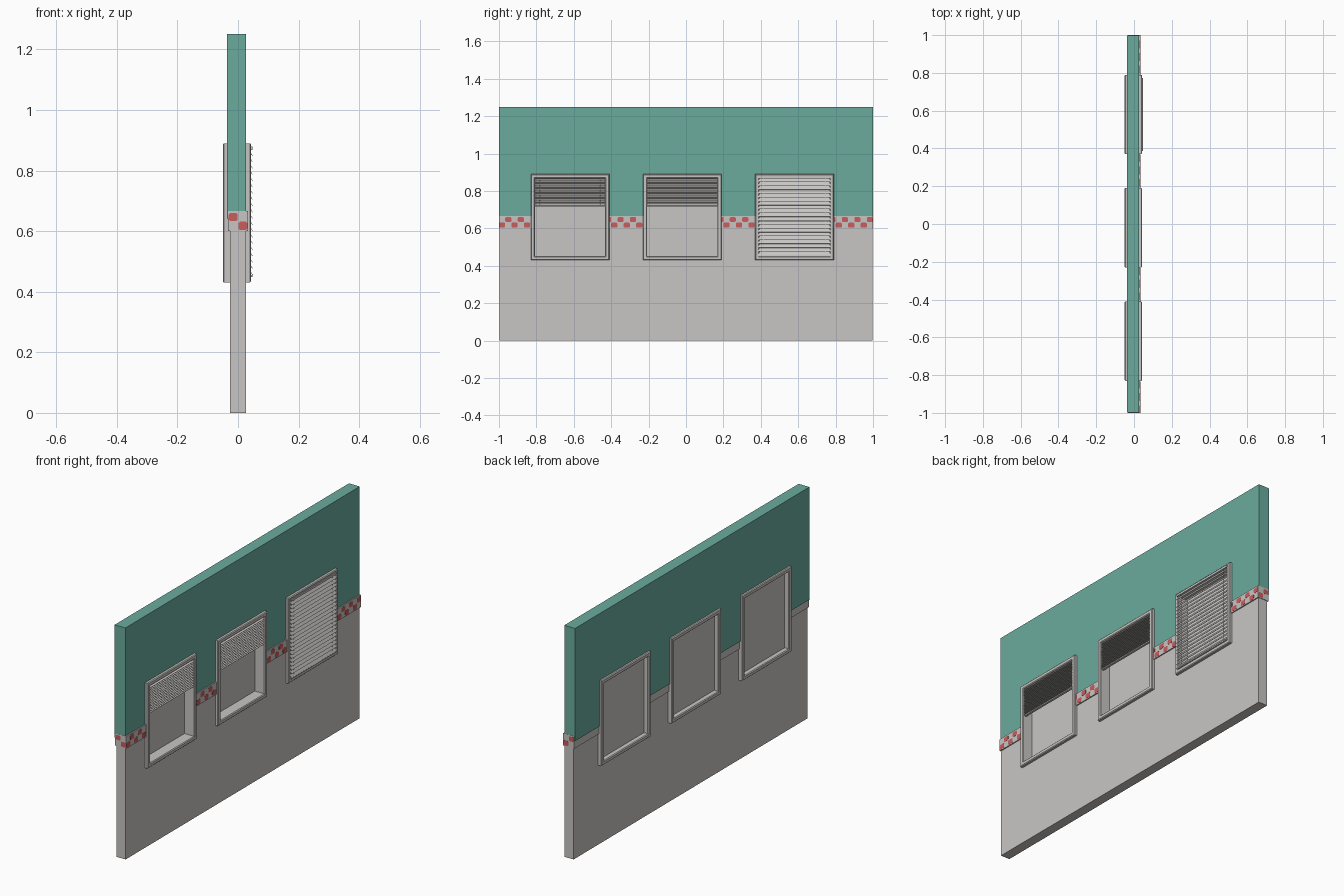
import bpy, bmesh, math
from mathutils import Matrix, Vector

if "Cube" in bpy.data.objects:
    bpy.data.objects.remove(bpy.data.objects["Cube"])


def material(name, rgb):
    m = bpy.data.materials.new(name)
    m.diffuse_color = (*rgb, 1)
    m.use_nodes = True
    m.node_tree.nodes["Principled BSDF"].inputs["Base Color"].default_value = m.diffuse_color
    return m


GREY = material("pale grey", (0.58, 0.565, 0.55))
TEAL = material("teal", (0.145, 0.41, 0.34))
RED = material("red", (0.58, 0.11, 0.11))

WINDOWS = [-0.62, -0.02, 0.58]     # window centres along y
HALF_W, Z0, Z1 = 0.21, 0.43, 0.89  # frame size
CUT = 0.012                        # wall opening sits under the frame


def finish(name, bm, mat):
    bmesh.ops.recalc_face_normals(bm, faces=bm.faces[:])
    me = bpy.data.meshes.new(name)
    bm.to_mesh(me)
    bm.free()
    me.materials.append(mat)
    ob = bpy.data.objects.new(name, me)
    bpy.context.collection.objects.link(ob)
    return ob


def add_box(bm, x0, x1, y0, y1, z0, z1, tilt=0):
    mid = Vector(((x0 + x1) / 2, (y0 + y1) / 2, (z0 + z1) / 2))
    mat = (Matrix.Translation(mid) @ Matrix.Rotation(tilt, 4, 'Y')
           @ Matrix.Diagonal((x1 - x0, y1 - y0, z1 - z0, 1)))
    bmesh.ops.create_cube(bm, size=1, matrix=mat)


def wall(name, x0, x1, z0, z1, end, mat):
    """Slab in the yz plane, with the window openings left out."""
    ys = [-end] + [c + s * (HALF_W - CUT) for c in WINDOWS for s in (-1, 1)] + [end]
    zs = sorted({z0, z1} | {z for z in (Z0 + CUT, Z1 - CUT) if z0 < z < z1})
    bm = bmesh.new()
    for i in range(len(ys) - 1):
        for a, b in zip(zs, zs[1:]):
            if i % 2 and Z0 < (a + b) / 2 < Z1:
                continue
            bm.faces.new([bm.verts.new((x0, y, z)) for y, z in
                          ((ys[i], a), (ys[i + 1], a), (ys[i + 1], b), (ys[i], b))])
    bmesh.ops.remove_doubles(bm, verts=bm.verts[:], dist=1e-5)
    ext = bmesh.ops.extrude_face_region(bm, geom=bm.faces[:])
    for v in ext["geom"]:
        if isinstance(v, bmesh.types.BMVert):
            v.co.x = x1
    return finish(name, bm, mat)


# Wall layers
wall("lower_wall", -0.027, 0.027, 0, 0.602, 0.997, GREY)
wall("trim_band", -0.033, 0.033, 0.6, 0.667, 1.0, GREY)
wall("upper_wall", -0.037, 0.027, 0.667, 1.25, 0.999, TEAL)
wall("upper_wall_back_lip", -0.037, -0.0325, 0.642, 0.668, 0.999, TEAL)

# Red checks on the band, with clipped corners
bm = bmesh.new()


def check(a, b, z0, z1, place):
    c = min(0.005, (b - a) / 4)
    pts = [(a + c, z0), (b - c, z0), (b, z0 + c), (b, z1 - c),
           (b - c, z1), (a + c, z1), (a, z1 - c), (a, z0 + c)]
    f = bm.faces.new([bm.verts.new(place(u, z, 0.0)) for u, z in pts])
    ext = bmesh.ops.extrude_face_region(bm, geom=[f])
    vs = [v for v in ext["geom"] if isinstance(v, bmesh.types.BMVert)]
    off = place(0, 0, 0.0008)
    base = place(0, 0, 0.0)
    for v in vs:
        v.co += Vector(off) - Vector(base)


ROWS = [(0.604, 0.631), (0.634, 0.660)]
step = 2 / 60
for i in range(60):
    a, b = -1 + i * step, -1 + (i + 1) * step
    for c in WINDOWS:              # trim the checks against the frames
        lo, hi = c - HALF_W, c + HALF_W
        if a >= lo and b <= hi:
            a = b
        elif a < lo < b:
            b = lo
        elif a < hi < b:
            a = hi
    if b - a > 0.004:
        check(a, b, *ROWS[i % 2], lambda u, z, d: (0.033 + d, u, z))
for s in (-1, 1):
    check(-0.031, -0.001, *ROWS[1], lambda u, z, d: (u, s * (0.9995 + d), z))
    check(0.001, 0.031, *ROWS[0], lambda u, z, d: (u, s * (0.9995 + d), z))
finish("red_checks", bm, RED)

# Frame section: (inset from outer edge, x)
SECTION = [(0, -0.046), (0.004, -0.05), (0.018, -0.05), (0.022, -0.046),
           (0.022, 0.039), (0.018, 0.043), (0.004, 0.043), (0, 0.039)]


def frame(name, cy):
    bm = bmesh.new()
    loops = []
    for d, x in SECTION:
        w = HALF_W - d
        loops.append([bm.verts.new((x, y, z)) for y, z in
                      ((cy - w, Z0 + d), (cy + w, Z0 + d), (cy + w, Z1 - d), (cy - w, Z1 - d))])
    for i, p in enumerate(loops):
        q = loops[(i + 1) % len(loops)]
        for k in range(4):
            n = (k + 1) % 4
            bm.faces.new((p[k], p[n], q[n], q[k]))
    finish(name, bm, GREY)


def blind(name, cy, half, x, top, bottom, count, depth, tilt):
    bm = bmesh.new()
    add_box(bm, x - 0.008, x + 0.006, cy - half, cy + half, top, top + 0.012)
    for i in range(count):
        z = top - (i + 0.5) * (top - bottom) / count
        add_box(bm, x - depth / 2, x + depth / 2, cy - half, cy + half,
                z - 0.0008, z + 0.0008, tilt)
    add_box(bm, x - 0.006, x + 0.006, cy - half, cy + half, bottom - 0.006, bottom)
    for s in (-1, 1):              # lift cords
        y = cy + s * half * 0.85
        add_box(bm, x - 0.001, x + 0.001, y - 0.001, y + 0.001, bottom, top)
    finish(name, bm, GREY)


for n, cy in enumerate(WINDOWS, 1):
    frame(f"window_frame_{n}", cy)
    bm = bmesh.new()
    w = HALF_W - 0.02
    add_box(bm, -0.023, -0.017, cy - w, cy + w, Z0 + 0.02, Z1 - 0.02)
    finish(f"window_pane_{n}", bm, GREY)
    if n < 3:                      # raised blinds
        blind(f"raised_blind_{n}", cy, 0.19, 0.028, 0.865, 0.722, 16, 0.026, math.radians(20))
    else:                          # lowered blind
        blind(f"lowered_blind_{n}", cy, 0.193, 0.042, 0.868, 0.455, 20, 0.023, math.radians(58))
